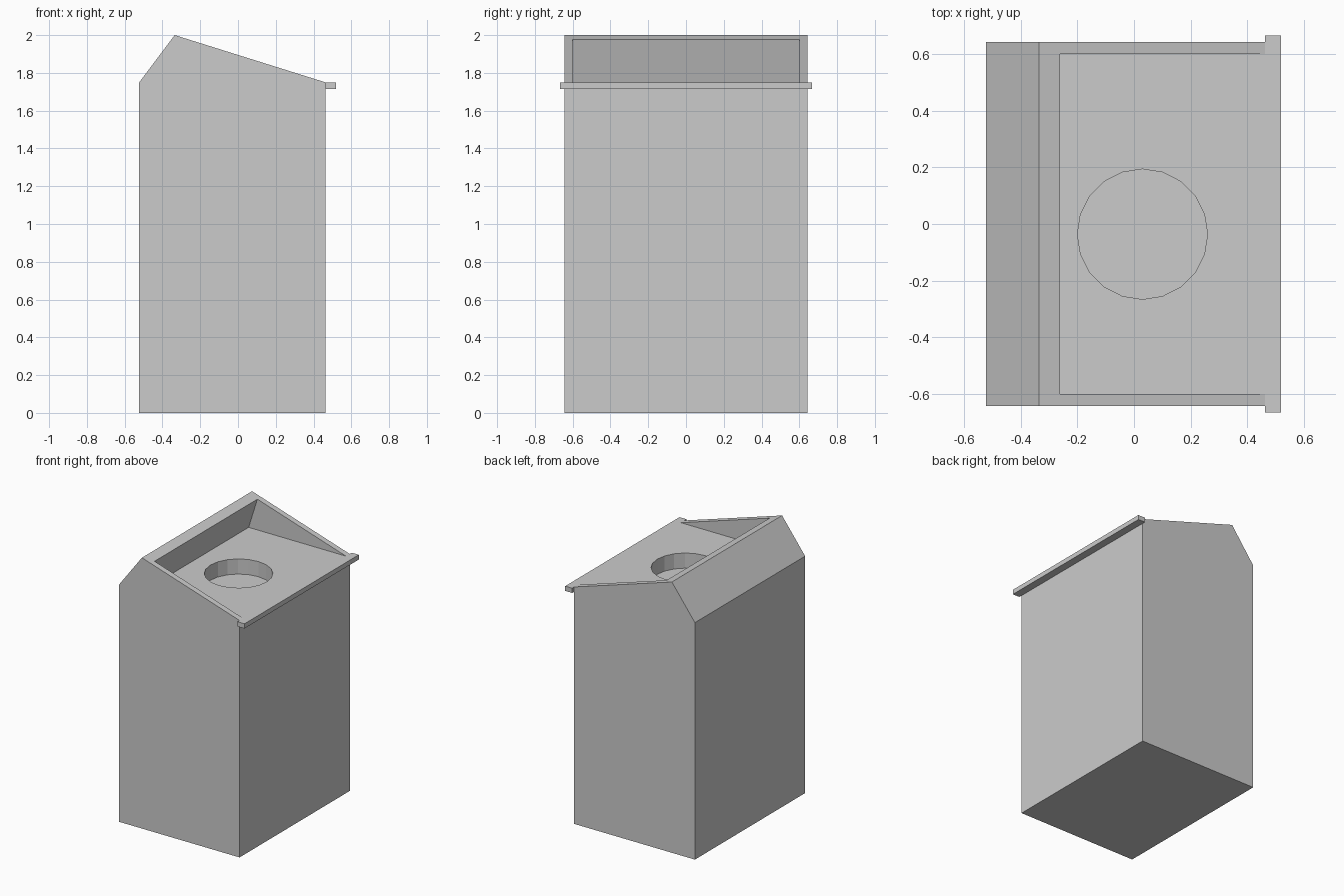
import bpy
import bmesh
from math import cos, sin, tau

cube = bpy.data.objects.get("Cube")
if cube:
    bpy.data.objects.remove(cube, do_unlink=True)

grey = bpy.data.materials.new("plain grey")
grey.use_nodes = True
COLOUR = (0.6, 0.6, 0.6, 1)
grey.diffuse_color = COLOUR
grey.node_tree.nodes["Principled BSDF"].inputs["Base Color"].default_value = COLOUR


def prism(name, outline, depth, place):
    """Extrude a 2D outline; place(a, b, d) maps it into space."""
    bm = bmesh.new()
    near, far = [[bm.verts.new(place(a, b, d)) for a, b in outline] for d in depth]
    bm.faces.new(near)
    bm.faces.new(far)
    for i in range(len(near)):
        j = (i + 1) % len(near)
        bm.faces.new((near[i], near[j], far[j], far[i]))
    bmesh.ops.recalc_face_normals(bm, faces=bm.faces)
    mesh = bpy.data.meshes.new(name)
    bm.to_mesh(mesh)
    bm.free()
    mesh.materials.append(grey)
    obj = bpy.data.objects.new(name, mesh)
    bpy.context.collection.objects.link(obj)
    return obj


def along_y(a, b, d):
    return (a, d, b)


def along_z(a, b, d):
    return (a, b, d)


def cut(target, cutter):
    cutter.hide_render = True
    mod = target.modifiers.new(cutter.name, "BOOLEAN")
    mod.operation = "DIFFERENCE"
    mod.solver = "EXACT"
    mod.object = cutter
    bpy.context.view_layer.objects.active = target
    bpy.ops.object.modifier_apply(modifier=mod.name)
    bpy.data.objects.remove(cutter, do_unlink=True)


BACK, FRONT, RIDGE = -0.523, 0.463, -0.335
SHELF, PEAK = 1.75, 2.0
HALF = 0.643

# Cabinet with a sloping top and a bevelled back
cabinet = prism("cabinet", [(BACK, 0), (FRONT, 0), (FRONT, SHELF), (RIDGE, PEAK), (BACK, SHELF)],
                (-HALF, HALF), along_y)

# Recess: level floor, end wall square to the sloping top
lean = (PEAK - SHELF) / (FRONT - RIDGE)
foot, rise = -0.333, 0.4
recess = prism("recess_cutter", [(foot, SHELF), (FRONT + 0.1, SHELF), (FRONT + 0.1, SHELF + rise),
                                 (foot + lean * rise, SHELF + rise)], (-0.6, 0.6), along_y)
cut(cabinet, recess)

# Round well in the recess floor
SIDES, RADIUS = 20, 0.23
circle = [(0.03 + RADIUS * cos(tau * i / SIDES), -0.036 + RADIUS * sin(tau * i / SIDES))
          for i in range(SIDES)]
cut(cabinet, prism("well_cutter", circle, (SHELF - 0.112, SHELF + 0.1), along_z))

# Projecting front ledge
prism("front_ledge", [(FRONT, 1.715), (0.52, 1.715), (0.52, SHELF), (FRONT, SHELF)],
      (-0.667, 0.667), along_y)
